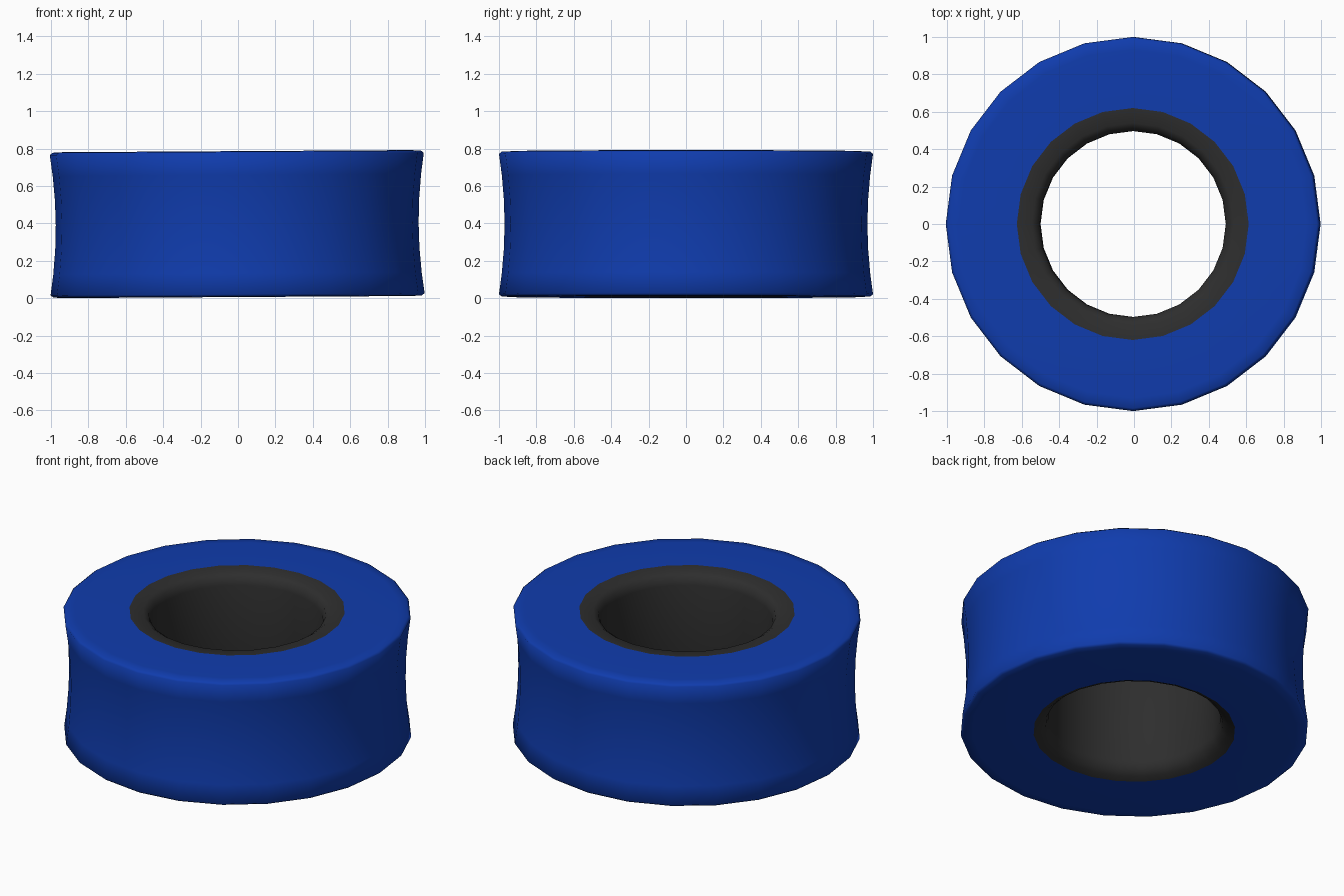
import bpy, math

if "Cube" in bpy.data.objects:
    bpy.data.objects.remove(bpy.data.objects["Cube"])

SIDES = 24
TILT = -0.006  # the roller leans very slightly


def material(name, rgb):
    m = bpy.data.materials.new(name)
    m.diffuse_color = (*rgb, 1)
    m.use_nodes = True
    m.node_tree.nodes["Principled BSDF"].inputs["Base Color"].default_value = m.diffuse_color
    return m


def lathe(name, profile, mat):
    """Spin an open (radius, z) profile around the z axis."""
    verts, faces = [], []
    n = len(profile)
    for i in range(SIDES):
        a = 2 * math.pi * i / SIDES
        verts += [(r * math.cos(a), r * math.sin(a), z) for r, z in profile]
    for i in range(SIDES):
        j = (i + 1) % SIDES
        for k in range(n - 1):
            faces.append((i * n + k, j * n + k, j * n + k + 1, i * n + k + 1))
    mesh = bpy.data.meshes.new(name)
    mesh.from_pydata(verts, [], faces)
    mesh.shade_smooth()
    mesh.materials.append(mat)
    ob = bpy.data.objects.new(name, mesh)
    bpy.context.collection.objects.link(ob)
    ob.rotation_euler = (0, TILT, 0)
    ob.location = (-0.002, 0, 0.006)
    return ob


# Blue tyre: bottom face, waisted tread, top face
tread = [(0.97 + 0.03 * t * t, 0.39 + 0.375 * t)
         for t in (-1, -0.7, -0.35, 0, 0.35, 0.7, 1)]
tyre = [(0.58, 0), (0.93, 0), (0.985, 0.003)] + tread + \
       [(0.985, 0.777), (0.93, 0.78), (0.62, 0.78)]
lathe("tyre", tyre, material("blue", (0.005, 0.045, 0.42)))

# Dark hub liner: flared rim, straight bore, flared foot
liner = [(0.62, 0.78), (0.54, 0.775), (0.51, 0.755), (0.497, 0.71),
         (0.497, 0.39), (0.497, 0.09), (0.51, 0.045), (0.545, 0.015), (0.58, 0)]
lathe("hub_liner", liner, material("charcoal", (0.027, 0.027, 0.027)))
